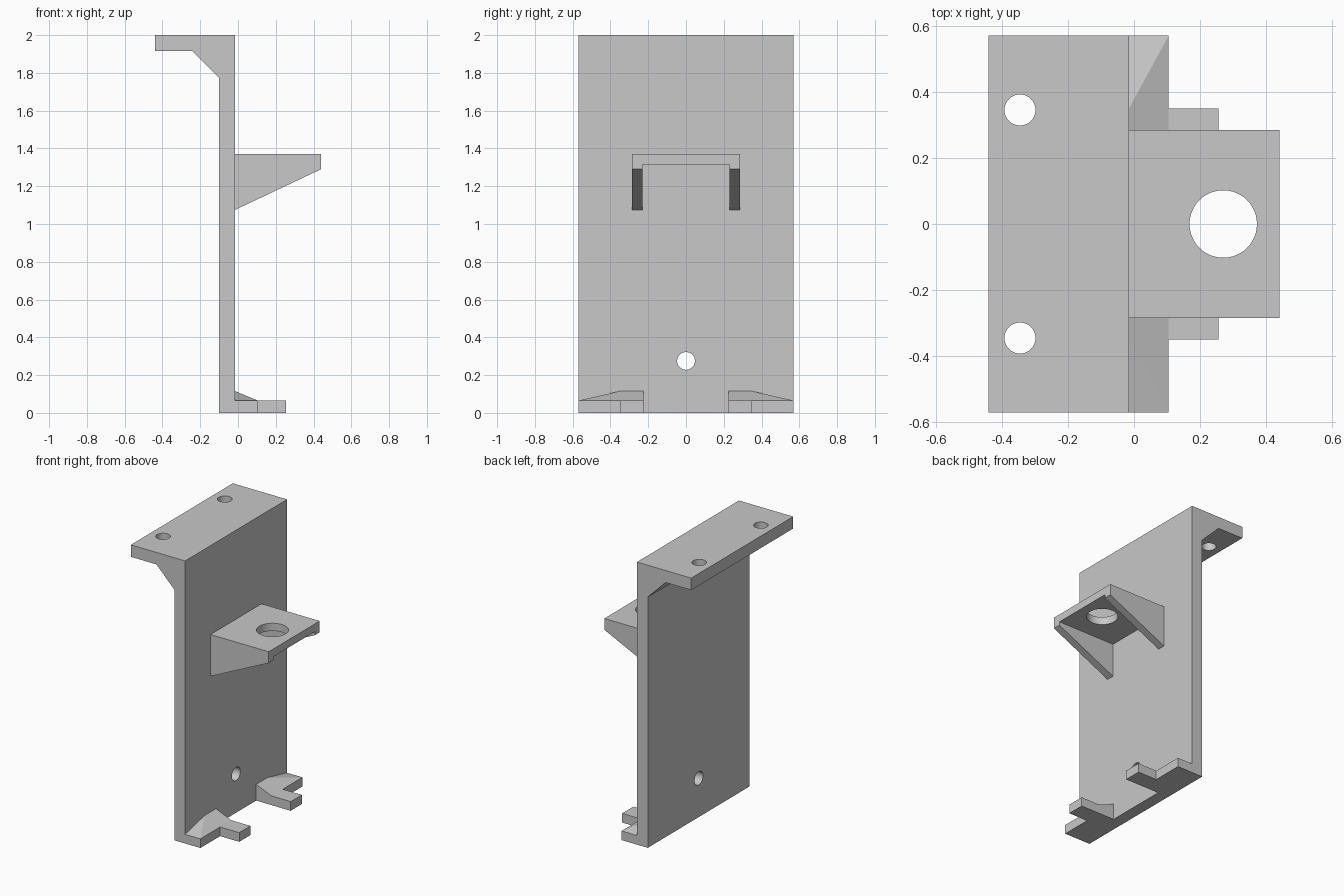
import bpy
import bmesh
from mathutils import Vector

cube = bpy.data.objects.get("Cube")
if cube:
    bpy.data.objects.remove(cube, do_unlink=True)

grey = bpy.data.materials.new("plain grey")
grey.use_nodes = True
colour = (0.58, 0.58, 0.58, 1)
grey.diffuse_color = colour
grey.node_tree.nodes["Principled BSDF"].inputs["Base Color"].default_value = colour

HALF = 0.57          # half width of the wall
FACE = -0.015        # x of the wall's shelf side
BACK = -0.10         # x of the wall's other side
FOOT = 0.065         # foot thickness


def add_object(name, bm):
    bmesh.ops.recalc_face_normals(bm, faces=bm.faces[:])
    mesh = bpy.data.meshes.new(name)
    bm.to_mesh(mesh)
    bm.free()
    mesh.materials.append(grey)
    obj = bpy.data.objects.new(name, mesh)
    bpy.context.collection.objects.link(obj)
    return obj


def extrude(name, points, offset):
    """Prism made by sweeping a flat outline along an offset."""
    bm = bmesh.new()
    face = bm.faces.new([bm.verts.new(p) for p in points])
    made = bmesh.ops.extrude_face_region(bm, geom=[face], use_keep_orig=True)
    moved = [g for g in made["geom"] if isinstance(g, bmesh.types.BMVert)]
    bmesh.ops.translate(bm, verts=moved, vec=Vector(offset))
    return add_object(name, bm)


def side_profile(name, outline, y0, y1):
    return extrude(name, [(x, y0, z) for x, z in outline], (0, y1 - y0, 0))


def activate(obj):
    bpy.ops.object.select_all(action='DESELECT')
    obj.select_set(True)
    bpy.context.view_layer.objects.active = obj


def combine(obj, other, operation):
    mod = obj.modifiers.new(operation.lower(), 'BOOLEAN')
    mod.operation = operation
    mod.solver = 'EXACT'
    mod.object = other
    activate(obj)
    bpy.ops.object.modifier_apply(modifier=mod.name)
    bpy.data.objects.remove(other, do_unlink=True)


def drill(obj, centre, radius, along_x=False):
    bpy.ops.mesh.primitive_cylinder_add(
        vertices=48, radius=radius, depth=0.3, location=centre,
        rotation=(0, 1.570796, 0) if along_x else (0, 0, 0))
    cutter = bpy.context.object
    cutter.hide_render = True
    cutter.data.materials.append(grey)
    combine(obj, cutter, 'DIFFERENCE')


# Wall with the top flange and its sloped fillet
wall = side_profile("wall_and_top_flange", [
    (BACK, 0), (FACE, 0), (FACE, 2), (-0.44, 2), (-0.44, 1.915),
    (-0.24, 1.915), (BACK, 1.775)], -HALF, HALF)
for y in (-0.345, 0.345):
    drill(wall, (-0.345, y, 1.95), 0.047)
drill(wall, (-0.06, 0, 0.275), 0.047, along_x=True)

# Shelf: tapered block hollowed underneath to leave two ribs
shelf = side_profile("shelf", [
    (FACE, 1.075), (0.44, 1.29), (0.44, 1.37), (FACE, 1.37)], -0.285, 0.285)
hollow = side_profile("shelf_hollow", [
    (-0.1, 1.0), (0.6, 1.0), (0.6, 1.315), (-0.1, 1.315)], -0.23, 0.23)
combine(shelf, hollow, 'DIFFERENCE')
drill(shelf, (0.27, 0, 1.35), 0.102)

# Feet with tongues, each braced by a low wedge against the wall
for side, word in ((1, "left"), (-1, "right")):
    plan = [(FACE, 0.225), (0.255, 0.225), (0.255, 0.35), (0.105, 0.35),
            (0.105, HALF), (FACE, HALF)]
    foot = extrude(word + "_foot", [(x, side * y, 0) for x, y in plan], (0, 0, FOOT))

    bm = bmesh.new()
    for x, y, z in ((FACE, 0.225, FOOT), (FACE, HALF, FOOT), (0.105, 0.225, FOOT),
                    (0.105, HALF, FOOT), (FACE, 0.225, 0.115), (FACE, 0.35, 0.115)):
        bm.verts.new((x, side * y, z))
    bmesh.ops.convex_hull(bm, input=bm.verts[:])
    add_object(word + "_foot_wedge", bm)

# Smooth hole walls, keep every corner sharp
for obj in (wall, shelf):
    activate(obj)
    bpy.ops.object.shade_smooth_by_angle(angle=0.5)
